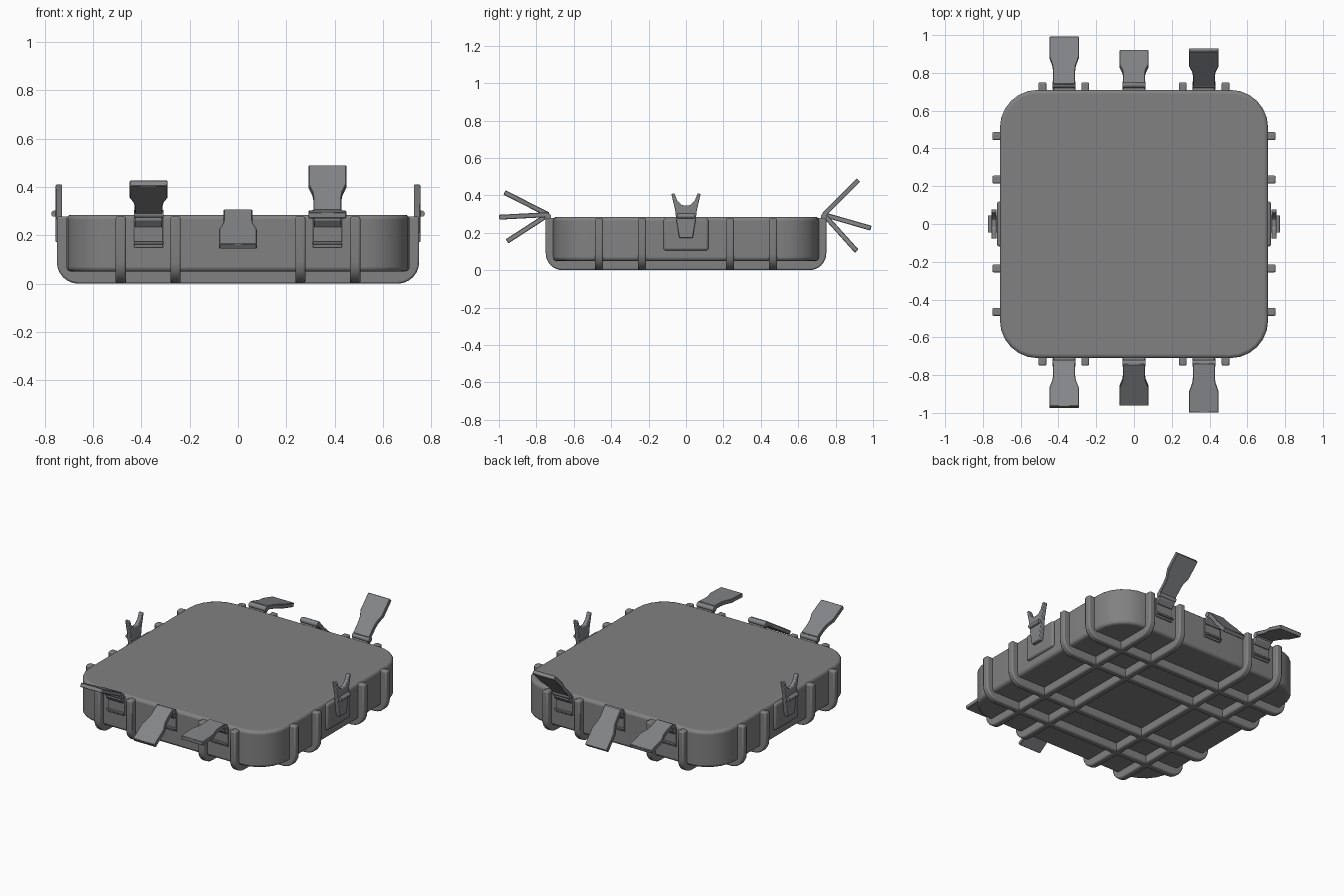
import bpy, bmesh, math
from mathutils import Matrix, Vector

if "Cube" in bpy.data.objects:
    bpy.data.objects.remove(bpy.data.objects["Cube"], do_unlink=True)


def material(name, rgb):
    m = bpy.data.materials.new(name)
    m.use_nodes = True
    m.diffuse_color = (*rgb, 1)
    m.node_tree.nodes["Principled BSDF"].inputs["Base Color"].default_value = (*rgb, 1)
    return m


SHELL = material("shell grey", (0.22, 0.22, 0.22))
LATCH = material("latch grey", (0.23, 0.235, 0.245))


def prism(name, pts, depth, frame, mat, bevel=0.0, segments=2):
    """Extrude a flat outline by depth, centred, then place it with frame."""
    bm = bmesh.new()
    face = bm.faces.new([bm.verts.new((u, v, -depth / 2)) for u, v in pts])
    ext = bmesh.ops.extrude_face_region(bm, geom=[face])
    verts = [g for g in ext["geom"] if isinstance(g, bmesh.types.BMVert)]
    bmesh.ops.translate(bm, verts=verts, vec=(0, 0, depth))
    bmesh.ops.transform(bm, matrix=frame, verts=bm.verts)
    bmesh.ops.recalc_face_normals(bm, faces=bm.faces)
    me = bpy.data.meshes.new(name)
    bm.to_mesh(me)
    bm.free()
    ob = bpy.data.objects.new(name, me)
    bpy.context.collection.objects.link(ob)
    me.materials.append(mat)
    if bevel:
        mod = ob.modifiers.new("bevel", 'BEVEL')
        mod.width, mod.segments = bevel, segments
        mod.limit_method, mod.angle_limit = 'ANGLE', math.radians(40)
    bpy.context.view_layer.objects.active = ob
    ob.select_set(True)
    bpy.ops.object.shade_smooth_by_angle(angle=math.radians(35))
    ob.select_set(False)
    return ob


def arc(cx, cy, r, start, end, n=6):
    return [(cx + r * math.cos(math.radians(start + (end - start) * i / n)),
             cy + r * math.sin(math.radians(start + (end - start) * i / n)))
            for i in range(n + 1)]


def rect(u0, u1, v0, v1):
    return [(u0, v0), (u1, v0), (u1, v1), (u0, v1)]


def frame(u, v, w, origin=(0, 0, 0)):
    """Matrix whose columns are the outline axes, extrusion axis and origin."""
    m = Matrix((u, v, w)).transposed().to_4x4()
    m.translation = Vector(origin)
    return m


X, Y, Z = (1, 0, 0), (0, 1, 0), (0, 0, 1)

# Rounded square shell
R, H = 0.2, 0.71
c = H - R
outline = [p for k, (sx, sy) in enumerate([(1, 1), (-1, 1), (-1, -1), (1, -1)])
           for p in arc(sx * c, sy * c, R, 90 * k, 90 * k + 90)]
prism("shell", outline, 0.235, frame(X, Y, Z, (0, 0, 0.1675)), SHELL, 0.018, 3)

# U-shaped ribs wrapping the sides and the underside, both ways
O, I, T = 0.75, 0.695, 0.278
u_shape = ([(-O, T)] + arc(-O + 0.09, 0.09, 0.09, 180, 270) + arc(O - 0.09, 0.09, 0.09, 270, 360)
           + [(O, T), (I, T)] + arc(I - 0.04, 0.1, 0.04, 0, -90) + arc(-I + 0.04, 0.1, 0.04, 270, 180)
           + [(-I, T)])
for s in (-1, 1):
    for d, e in ((0.485, 0.465), (0.258, 0.235)):
        prism("lengthwise_rib", u_shape, 0.042, frame(Y, Z, X, (s * d, 0, 0)), SHELL, 0.008)
        prism("crosswise_rib", u_shape, 0.042, frame(X, Z, Y, (0, s * e, 0)), SHELL, 0.008)

# Latches: hinge mount on the wall plus a flared lever, each open at its own angle
half = [(0.0, 0.058), (0.075, 0.058), (0.105, 0.062), (0.15, 0.078), (0.262, 0.078)]
lever = half + [(u, -v) for u, v in reversed(half)]
levers = {(-1, -0.37): 27, (-1, 0): -33, (-1, 0.37): -3,
          (1, -0.37): -16, (1, 0): -48, (1, 0.37): 45}
for (side, x), angle in levers.items():
    out = Vector((0, side, 0))
    base = frame(out, Z, X, (x, 0, 0))
    prism("latch_mount", [(0.70, 0.15), (0.717, 0.15), (0.717, 0.275), (0.70, 0.275)],
          0.12, base, SHELL, 0.003)
    prism("latch_catch", rect(0.71, 0.73, 0.163, 0.175), 0.122, base, LATCH, 0.003)
    prism("latch_link", [(0.705, 0.232), (0.722, 0.235), (0.745, 0.262), (0.745, 0.278), (0.705, 0.278)],
          0.112, base, LATCH, 0.003)
    prism("latch_hinge_pin", arc(0.738, 0.288, 0.017, 0, 330, 11), 0.122, base, LATCH)
    a = math.radians(angle)
    along = out * math.cos(a) + Vector(Z) * math.sin(a)
    up = Vector(Z) * math.cos(a) - out * math.sin(a)
    prism("latch_lever", lever, 0.026,
          frame(along, X, up, (x, side * 0.737, 0.297)), LATCH, 0.003, 1)

# Side clips: raised pad, forked tab and a hinge pin
fork_half = [(0.036, 0.172), (0.052, 0.27), (0.058, 0.32), (0.078, 0.408), (0.062, 0.41),
             (0.046, 0.37), (0.02, 0.347)]
fork = fork_half + [(-y, z) for y, z in reversed(fork_half)]
for s, side in ((-1, "right"), (1, "left")):
    prism(side + "_clip_pad", rect(-0.12, 0.12, 0.105, 0.276), 0.04,
          frame(Y, Z, X, (s * 0.705, 0, 0)), SHELL, 0.014, 4)
    prism(side + "_clip_fork", fork, 0.027, frame(Y, Z, X, (s * 0.741, 0, 0)), LATCH, 0.004)
    prism(side + "_clip_root", [(-0.034, 0.18), (0.034, 0.18), (0.046, 0.27), (-0.046, 0.27)],
          0.03, frame(Y, Z, X, (s * 0.725, 0, 0)), LATCH)
    prism(side + "_clip_pin", arc(s * 0.76, 0.29, 0.013, 0, 330, 11), 0.09,
          frame(X, Z, Y), LATCH)
